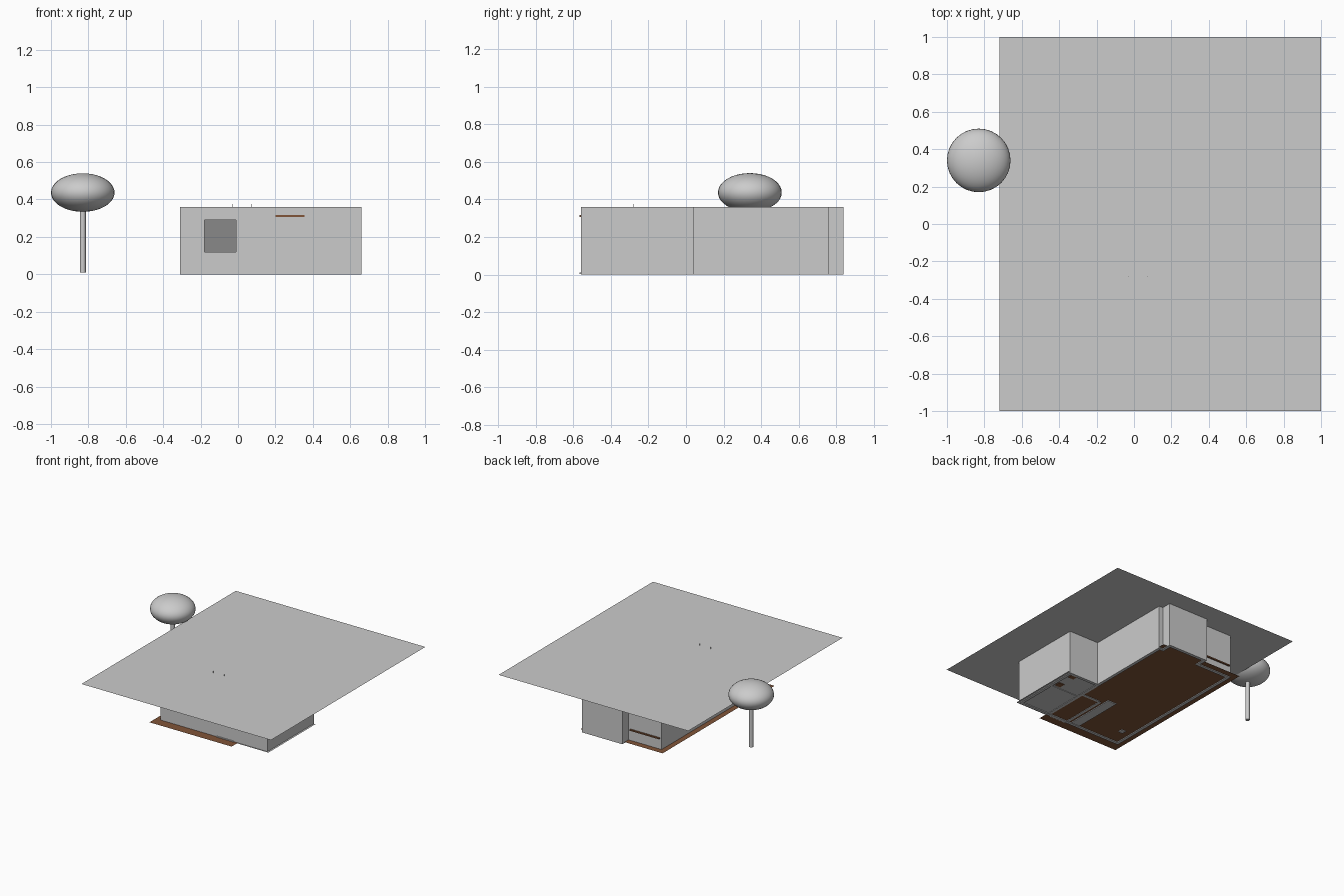
import bpy

if "Cube" in bpy.data.objects:
    bpy.data.objects.remove(bpy.data.objects["Cube"])

H = 0.36  # wall height

brown = bpy.data.materials.new("brown_wood")
brown.diffuse_color = (0.22, 0.09, 0.04, 1)
brown.use_nodes = True
brown.node_tree.nodes["Principled BSDF"].inputs["Base Color"].default_value = brown.diffuse_color
dark = bpy.data.materials.new("dark_pane")
dark.diffuse_color = (0.25, 0.25, 0.25, 1)
dark.use_nodes = True
dark.node_tree.nodes["Principled BSDF"].inputs["Base Color"].default_value = dark.diffuse_color


def mesh_object(name, verts, faces, mat=None):
    me = bpy.data.meshes.new(name)
    me.from_pydata(verts, [], faces)
    ob = bpy.data.objects.new(name, me)
    bpy.context.collection.objects.link(ob)
    if mat:
        me.materials.append(mat)
    return ob


def box(name, x0, x1, y0, y1, z0, z1, mat=None):
    v = [(x, y, z) for z in (z0, z1) for x, y in ((x0, y0), (x1, y0), (x1, y1), (x0, y1))]
    f = [(3, 2, 1, 0), (4, 5, 6, 7)] + [(i, (i + 1) % 4, (i + 1) % 4 + 4, i + 4) for i in range(4)]
    return mesh_object(name, v, f, mat)


def sheet(name, x0, x1, y0, y1, z, mat=None):
    return mesh_object(name, [(x0, y0, z), (x1, y0, z), (x1, y1, z), (x0, y1, z)], [(0, 1, 2, 3)], mat)


# Outer walls: plan outline raised and thickened inward
plan = [(-.31, -.56), (.66, -.56), (.66, .04), (.39, .04), (.39, .76),
        (.355, .76), (.355, .84), (-.01, .84), (-.01, .76), (-.31, .76)]
n = len(plan)
walls = mesh_object("outer_walls",
                    [(x, y, 0) for x, y in plan] + [(x, y, H) for x, y in plan],
                    [(i, (i + 1) % n, (i + 1) % n + n, i + n) for i in range(n)])
thick = walls.modifiers.new("thickness", "SOLIDIFY")
thick.thickness = 0.025
thick.offset = -1
thick.use_even_offset = True

# Front window opening and recessed pane
cutter = box("window_cutter", -.18, -.01, -.62, -.50, .12, .29)
cutter.hide_render = True
cutter.display_type = 'WIRE'
cut = walls.modifiers.new("window", "BOOLEAN")
cut.object = cutter
cut.solver = 'EXACT'
box("window_pane", -.18, -.01, -.548, -.543, .12, .29, dark)

# Sills and thresholds
box("front_slot_sill", .20, .355, -.568, -.55, .306, .316, brown)
box("front_threshold", .20, .355, -.568, -.55, .003, .012)
box("back_window_sill", -.295, -.03, .75, .772, .09, .10, brown)

# Interior partitions
for i, p in enumerate([(.365, .39, -.535, .04), (.19, .21, -.535, -.16),
                       (.21, .365, -.17, -.15), (.39, .635, -.22, -.20)]):
    box(f"partition_{i + 1}", *p, 0.002, H - .001)

# Floors
sheet("main_floor", -.355, .39, -.64, .81, .006, brown)
sheet("side_floor", .39, .675, -.57, .04, .006)

# Furniture feet that show under the floors
box("counter", .09, .17, -.53, -.10, 0, .12)
box("stool", -.23, -.19, -.41, -.37, 0, .08)
for i, y in enumerate((-.155, 0)):
    box(f"cabinet_{i + 1}", .575, .625, y - .025, y + .025, .001, .12, brown)

# Flat roof with two thin pins
sheet("roof", -.72, 1.0, -1.0, 1.0, H)
for i, x in enumerate((-.03, .07)):
    box(f"roof_pin_{i + 1}", x - .001, x + .001, -.28, -.278, H - .01, H + .016)

# Tree
bpy.ops.mesh.primitive_cylinder_add(vertices=24, radius=.016, depth=.39, location=(-.83, .34, .205))
bpy.context.object.name = "tree_trunk"
bpy.ops.object.shade_smooth_by_angle()
bpy.ops.mesh.primitive_uv_sphere_add(segments=32, ring_count=20, radius=1, location=(-.83, .34, .437))
crown = bpy.context.object
crown.name = "tree_crown"
crown.scale = (.17, .17, .103)
bpy.ops.object.shade_smooth()
